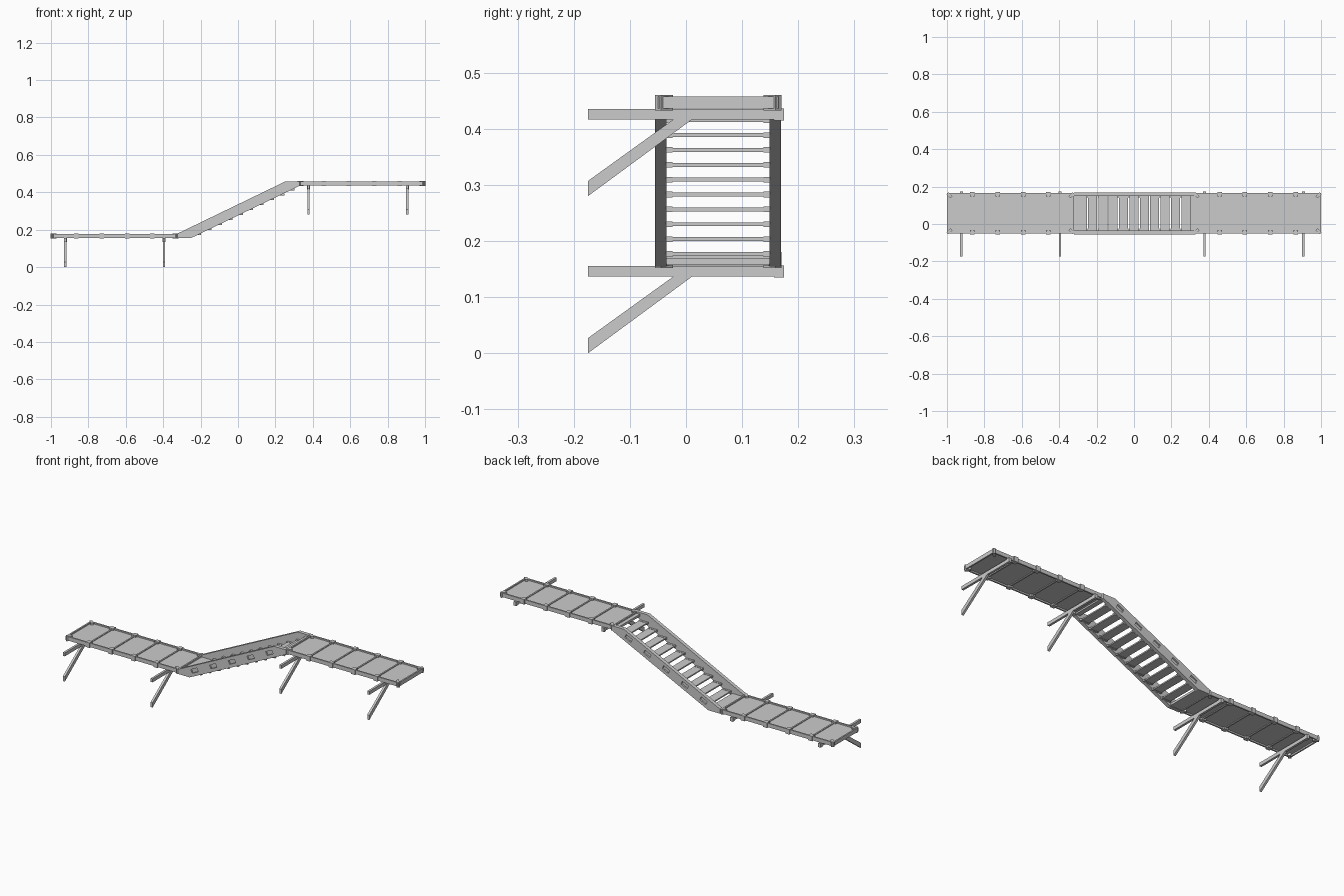
import bpy, bmesh, math
from mathutils import Matrix, Vector

if "Cube" in bpy.data.objects:
    bpy.data.objects.remove(bpy.data.objects["Cube"])

YC = 0.0575          # walkway centre line
Y0, Y1 = -0.05, 0.165  # walkway edges


def finish(bm, name):
    bmesh.ops.recalc_face_normals(bm, faces=bm.faces)
    me = bpy.data.meshes.new(name)
    bm.to_mesh(me)
    bm.free()
    ob = bpy.data.objects.new(name, me)
    bpy.context.collection.objects.link(ob)
    return ob


def add_box(bm, x0, x1, y0, y1, z0, z1, rot=None):
    c = Vector(((x0 + x1) / 2, (y0 + y1) / 2, (z0 + z1) / 2))
    m = Matrix.Translation(c) @ (rot or Matrix()) @ Matrix.Diagonal((x1 - x0, y1 - y0, z1 - z0, 1))
    bmesh.ops.create_cube(bm, size=1, matrix=m)


def add_prism(bm, pts, depth):
    f = bm.faces.new([bm.verts.new(p) for p in pts])
    r = bmesh.ops.extrude_face_region(bm, geom=[f])
    bmesh.ops.translate(bm, vec=depth, verts=[v for v in r['geom'] if isinstance(v, bmesh.types.BMVert)])


def platform(label, xa, xb, z):
    # rim of four thin beams
    bm = bmesh.new()
    za, zb, t = z, z + 0.021, 0.008
    for y in (Y0, Y1 - t):
        add_box(bm, xa, xb, y, y + t, za, zb)
    for x in (xa, xb - t):
        add_box(bm, x, x + t, Y0 + t, Y1 - t, za, zb)
    finish(bm, label + "_rim")
    # deck panel
    bm = bmesh.new()
    add_box(bm, xa + t, xb - t, Y0 + t, Y1 - t, z + 0.008, z + 0.014)
    finish(bm, label + "_deck")
    # cross ribs and edge clips at the panel joints
    ribs, clips = bmesh.new(), bmesh.new()
    for i in range(1, 5):
        x = xa + (xb - xa) * i / 5
        add_box(ribs, x - 0.004, x + 0.004, Y0 + t, Y1 - t, z + 0.004, z + 0.018)
        for y in (Y0 + 0.007, Y1 - 0.007):
            add_box(clips, x - 0.012, x + 0.012, y - 0.012, y + 0.012, z - 0.003, z + 0.024)
    finish(ribs, label + "_ribs")
    finish(clips, label + "_clips")
    # diagonal corner blocks
    bm = bmesh.new()
    for x, sx in ((xa + 0.013, 1), (xb - 0.013, -1)):
        for y, sy in ((Y0 + 0.011, 1), (Y1 - 0.011, -1)):
            add_box(bm, x - 0.015, x + 0.015, y - 0.0075, y + 0.0075, z - 0.004, z + 0.024,
                    Matrix.Rotation(math.radians(45 * sx * sy), 4, 'Z'))
    finish(bm, label + "_corner_blocks")


def supports(label, xs, z):
    # wall bracket: beam, rear cap and diagonal strut
    beams, struts = bmesh.new(), bmesh.new()
    for x in xs:
        add_box(beams, x - 0.006, x + 0.006, -0.175, 0.17, z + 0.137, z + 0.1555)
        add_box(beams, x - 0.008, x + 0.008, 0.157, 0.175, z + 0.135, z + 0.1565)
        prof = ((-0.175, 0), (-0.175, 0.027), (-0.021, 0.138), (0.0125, 0.138))
        add_prism(struts, [(x - 0.006, y, z + h) for y, h in prof], (0.012, 0, 0))
    finish(beams, label + "_support_beams")
    finish(struts, label + "_support_struts")


RISE = 0.28
platform("lower", -1.0, -0.322, 0.1565)
platform("upper", 0.322, 1.0, 0.1565 + RISE)
supports("lower", (-0.923, -0.396), 0)
supports("upper", (0.377, 0.905), RISE)

# stair stringers with shallow slots on the outer faces
PROFILE = ((-0.322, 0.155), (-0.322, 0.18), (0.255, 0.459), (0.328, 0.459), (0.328, 0.434), (-0.252, 0.155))
slope = Matrix.Rotation(-math.atan(0.482), 4, 'Y')
for name, y, outer in (("front_stringer", -0.055, -0.055), ("back_stringer", 0.149, 0.169)):
    bm = bmesh.new()
    add_prism(bm, [(x, y, z) for x, z in PROFILE], (0, 0.02, 0))
    ob = finish(bm, name)
    bm = bmesh.new()
    for i in range(-2, 3):
        x, z = 0.002 + i * 0.1125, 0.3075 + i * 0.0542
        add_box(bm, x - 0.02, x + 0.02, outer - 0.008, outer + 0.008, z - 0.01, z + 0.01, slope)
    cutter = finish(bm, name + "_cutter")
    cutter.hide_render = True
    mod = ob.modifiers.new("slots", 'BOOLEAN')
    mod.object, mod.operation, mod.solver = cutter, 'DIFFERENCE', 'EXACT'
    bpy.context.view_layer.objects.active = ob
    bpy.ops.object.modifier_apply(modifier=mod.name)
    bpy.data.objects.remove(cutter)

# treads with end mounts
treads, mounts = bmesh.new(), bmesh.new()
for i in range(10):
    x, z = -0.2225 + i * 0.0555, 0.177 + i * 0.0265
    add_box(treads, x - 0.024, x + 0.024, -0.036, 0.15, z - 0.0035, z + 0.0035)
    for y in (-0.036, 0.138):
        add_box(mounts, x - 0.026, x + 0.026, y, y + 0.012, z - 0.005, z + 0.005)
finish(treads, "treads")
finish(mounts, "tread_mounts")

# landing plates between stair and platforms
bm = bmesh.new()
add_box(bm, -0.322, -0.252, -0.036, 0.15, 0.157, 0.169)
add_box(bm, 0.302, 0.325, -0.036, 0.15, 0.438, 0.45)
finish(bm, "landing_plates")
